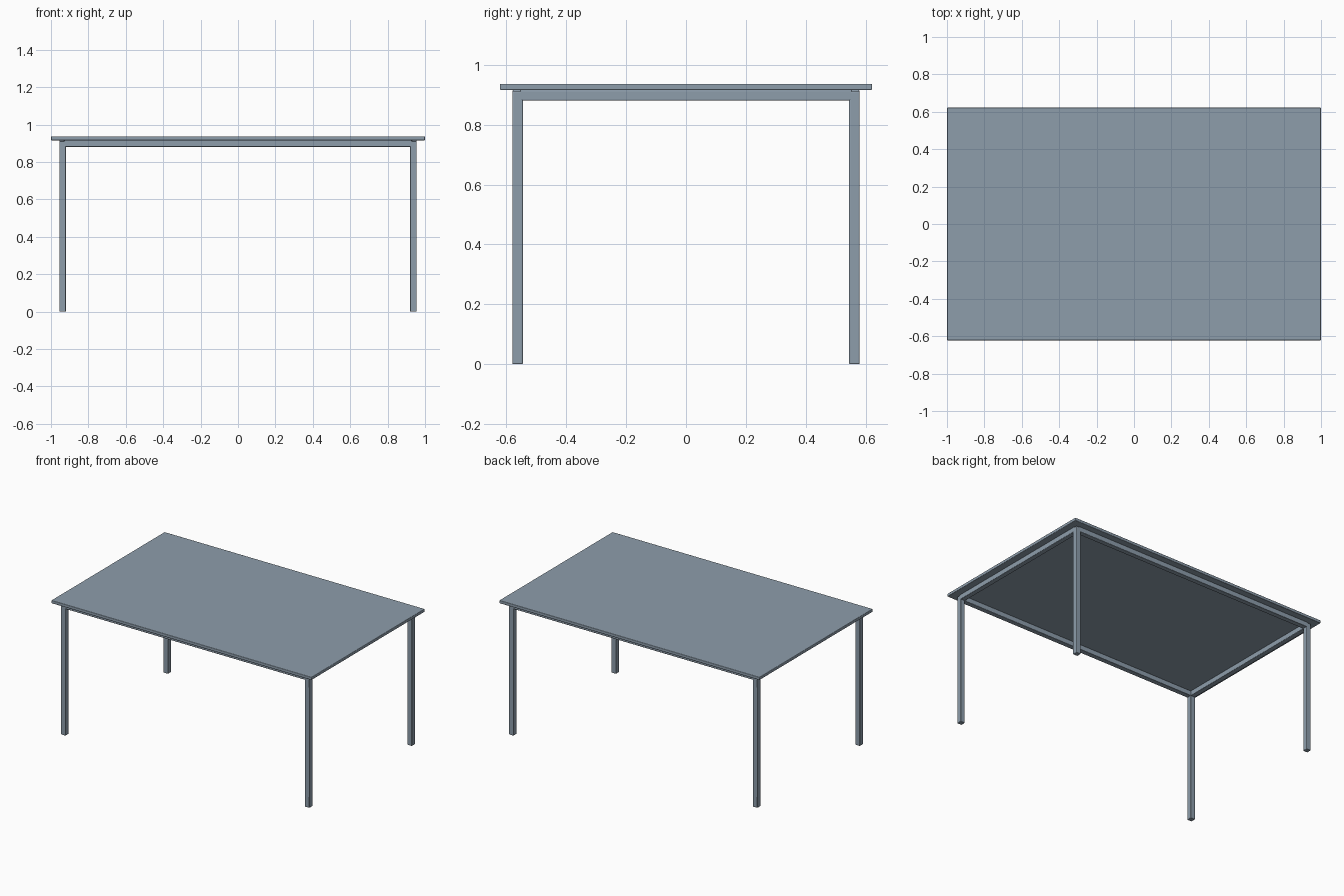
import bpy
import math

if "Cube" in bpy.data.objects:
    bpy.data.objects.remove(bpy.data.objects["Cube"], do_unlink=True)

# Single painted steel colour
paint = bpy.data.materials.new("blue_grey")
paint.use_nodes = True
colour = (0.27, 0.34, 0.41, 1)
paint.diffuse_color = colour
paint.node_tree.nodes["Principled BSDF"].inputs["Base Color"].default_value = colour


def box(name, low, high, bevel):
    """Rounded box between two opposite corners."""
    centre = [(a + b) / 2 for a, b in zip(low, high)]
    bpy.ops.mesh.primitive_cube_add(size=1, location=centre)
    obj = bpy.context.object
    obj.name = name
    obj.scale = [b - a for a, b in zip(low, high)]
    bpy.ops.object.transform_apply(location=False, rotation=False, scale=True)
    mod = obj.modifiers.new("rounded_edges", "BEVEL")
    mod.width = bevel
    mod.segments = 3
    obj.data.materials.append(paint)
    bpy.ops.object.shade_smooth_by_angle(angle=math.radians(35))
    return obj


HALF_X, HALF_Y = 1.0, 0.622
TOP, UNDER = 0.937, 0.916
OUT_X, OUT_Y = 0.955, 0.58
TUBE = 0.035
IN_X, IN_Y = OUT_X - TUBE, OUT_Y - TUBE
RAIL_LOW = UNDER - TUBE

# Table top
box("table_top", (-HALF_X, -HALF_Y, UNDER), (HALF_X, HALF_Y, TOP), 0.004)

# Square tube legs at the four corners
for sx, side in ((-1, "right"), (1, "left")):
    for sy, end in ((-1, "front"), (1, "back")):
        xs = sorted((sx * IN_X, sx * OUT_X))
        ys = sorted((sy * IN_Y, sy * OUT_Y))
        box(f"{end}_{side}_leg", (xs[0], ys[0], 0), (xs[1], ys[1], 0.912), 0.004)

# Rails under the top, running between the legs
for s, end in ((-1, "front"), (1, "back")):
    ys = sorted((s * IN_Y, s * OUT_Y))
    box(f"{end}_rail", (-IN_X - 0.01, ys[0], RAIL_LOW), (IN_X + 0.01, ys[1], UNDER), 0.004)
for s, side in ((-1, "right"), (1, "left")):
    xs = sorted((s * IN_X, s * OUT_X))
    box(f"{side}_rail", (xs[0], -IN_Y - 0.01, RAIL_LOW), (xs[1], IN_Y + 0.01, UNDER), 0.004)
